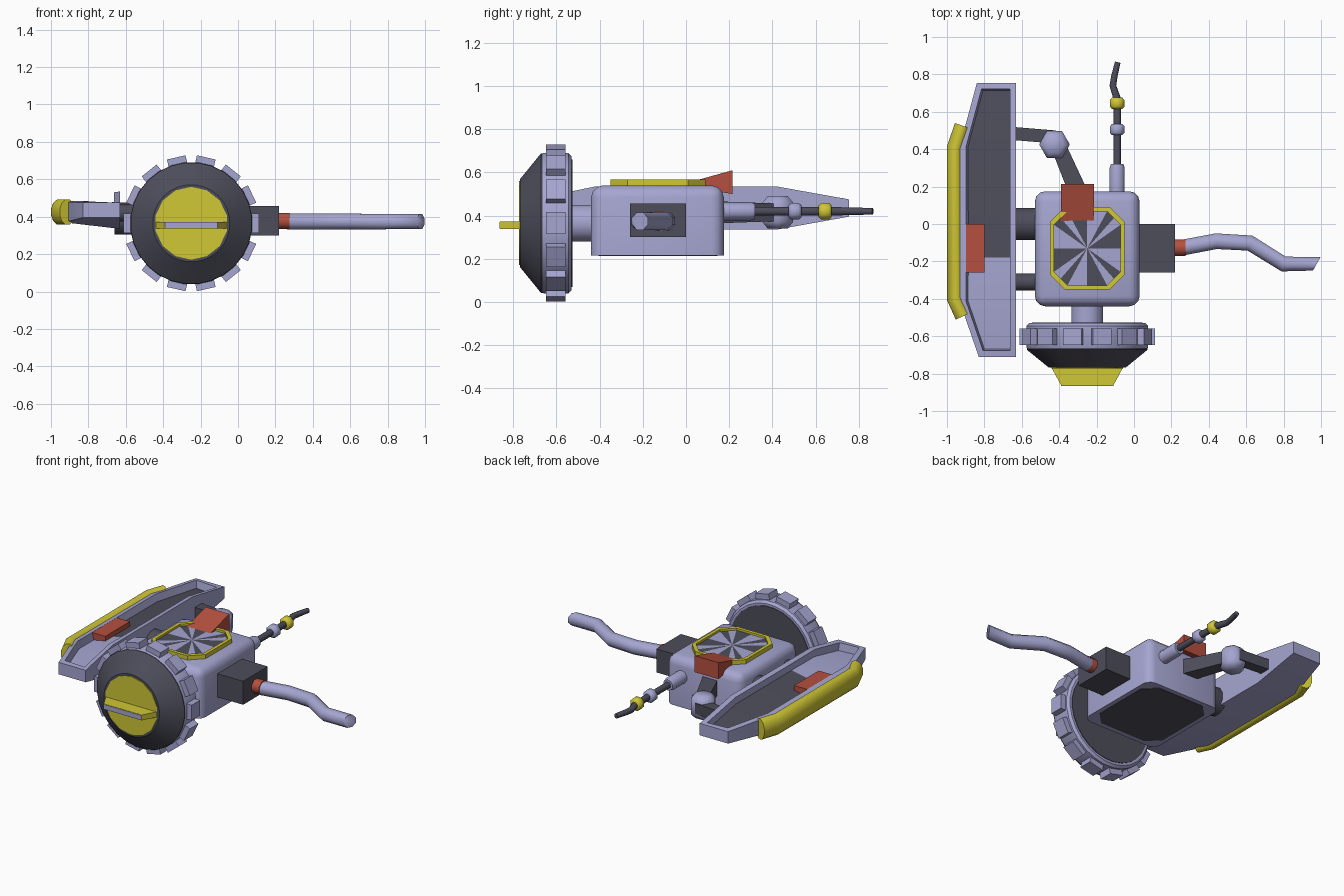
import bpy, bmesh, math
from mathutils import Vector, Matrix

if "Cube" in bpy.data.objects:
    bpy.data.objects.remove(bpy.data.objects["Cube"])


def material(name, rgb):
    m = bpy.data.materials.new(name)
    m.diffuse_color = (*rgb, 1)
    m.use_nodes = True
    m.node_tree.nodes["Principled BSDF"].inputs["Base Color"].default_value = m.diffuse_color
    return m


PALE = material("pale_lavender", (0.38, 0.38, 0.64))
DARK = material("dark_grey", (0.075, 0.075, 0.105))
YELLOW = material("yellow", (0.63, 0.57, 0.035))
RED = material("red", (0.46, 0.08, 0.05))


def finish(name, bm, mats, angle=35):
    me = bpy.data.meshes.new(name)
    bmesh.ops.recalc_face_normals(bm, faces=bm.faces)
    bm.to_mesh(me)
    bm.free()
    for m in mats:
        me.materials.append(m)
    me.shade_smooth()
    me.set_sharp_from_angle(angle=math.radians(angle))
    ob = bpy.data.objects.new(name, me)
    bpy.context.collection.objects.link(ob)
    return ob


def loft_bm(rings, caps=True, closed=False):
    bm = bmesh.new()
    vs = [[bm.verts.new(p) for p in r] for r in rings]
    n = len(rings[0])
    pairs = list(zip(vs, vs[1:])) + ([(vs[-1], vs[0])] if closed else [])
    for a, b in pairs:
        for i in range(n):
            j = (i + 1) % n
            bm.faces.new((a[i], a[j], b[j], b[i]))
    if caps and not closed:
        bm.faces.new(vs[0])
        bm.faces.new(vs[-1])
    return bm


def loft(name, rings, mat, angle=35, **kw):
    return finish(name, loft_bm(rings, **kw), [mat], angle)


def box_bm(x0, x1, y0, y1, z0, z1):
    return loft_bm([[(x0, y0, z), (x1, y0, z), (x1, y1, z), (x0, y1, z)] for z in (z0, z1)])


def box(name, dims, mat):
    return finish(name, box_bm(*dims), [mat], 20)


def tube(name, path, z, radii, mat, sides=12, zscale=1.0, end_dir=None, angle=60):
    """Horizontal tube or turned profile swept along (x, y) points."""
    pts = [Vector((x, y, z)) for x, y in path]
    if not isinstance(radii, (list, tuple)):
        radii = [radii] * len(pts)
    rings = []
    for i, p in enumerate(pts):
        a = (p - pts[i - 1]).normalized() if i else Vector()
        b = (pts[i + 1] - p).normalized() if i < len(pts) - 1 else Vector()
        t = (a + b).normalized()
        if end_dir and i == len(pts) - 1:
            t = Vector((*end_dir, 0)).normalized()
        side = Vector((-t.y, t.x, 0))
        ring = []
        for k in range(sides):
            w = 2 * math.pi * (k + 0.5) / sides
            r = radii[i] / math.cos(math.pi / sides)
            ring.append(p + side * r * math.cos(w) + Vector((0, 0, r * zscale * math.sin(w))))
        rings.append(ring)
    return loft(name, rings, mat, angle)


def octagon(hx, hy, c, z, cx=-0.25, cy=-0.13):
    p = [(hx, hy - c), (hx - c, hy), (c - hx, hy), (-hx, hy - c),
         (-hx, c - hy), (c - hx, -hy), (hx - c, -hy), (hx, c - hy)]
    return [(cx + x, cy + y, z) for x, y in p]


# Body with rounded sides and top, flat underside
bm = box_bm(-0.53, 0.03, -0.44, 0.175, 0.215, 0.54)
soft = [e for e in bm.edges if max(v.co.z for v in e.verts) > 0.5]
bmesh.ops.bevel(bm, geom=soft, offset=0.055, segments=3, profile=0.5, affect='EDGES')
finish("body", bm, [PALE], 60)
loft("underside_panel", [octagon(0.25, 0.275, 0.08, z) for z in (0.212, 0.225)], DARK)

# Top hatch: yellow rim and a fan of alternating wedges
loft("hatch_rim", [octagon(0.20, 0.22, 0.08, 0.53), octagon(0.20, 0.22, 0.08, 0.568),
                   octagon(0.178, 0.198, 0.072, 0.568), octagon(0.178, 0.198, 0.072, 0.53)],
     YELLOW, 20, closed=True)
bm = bmesh.new()
corners = [Vector(p) for p in octagon(0.18, 0.20, 0.073, 0.554)]
edge = []
for i, p in enumerate(corners):
    edge += [bm.verts.new(p), bm.verts.new((p + corners[(i + 1) % 8]) / 2)]
hub = bm.verts.new((-0.25, -0.13, 0.558))
for i in range(16):
    bm.faces.new((hub, edge[i], edge[(i + 1) % 16])).material_index = i % 2
finish("hatch_fan", bm, [PALE, DARK], 1)

# Red wedge at the rear of the hatch
loft("rear_wedge", [[(x, 0.0, 0.535), (x, 0.215, 0.50), (x, 0.215, 0.61), (x, 0.0, 0.55)]
                    for x in (-0.39, -0.215)], RED)

# Front wheel: axle, tread ring, dark cone, yellow cap and fin
WX, WZ = -0.25, 0.365
tube("wheel_axle", [(WX, -0.42), (WX, -0.54)], WZ, 0.085, PALE, 16)
tube("wheel_ring", [(WX, y) for y in (-0.53, -0.545, -0.66, -0.67)], WZ,
     [0.31, 0.325, 0.325, 0.32], PALE, 28, angle=35)
tube("wheel_back", [(WX, -0.54), (WX, -0.526)], WZ, 0.295, DARK, 28)
tube("wheel_cone", [(WX, -0.66), (WX, -0.672), (WX, -0.768)], WZ, [0.323, 0.323, 0.205],
     DARK, 28, angle=35)
tube("wheel_cap", [(WX, -0.76), (WX, -0.773)], WZ, 0.19, YELLOW, 14)
loft("cap_fin", [[(-0.44, -0.77, z), (-0.06, -0.77, z), (-0.11, -0.862, z), (-0.39, -0.862, z)]
                 for z in (0.337, 0.373)], YELLOW)
box("fin_edge", (-0.39, -0.11, -0.865, -0.86, 0.339, 0.371), PALE)
bm = bmesh.new()
for k in range(14):
    w = 2 * math.pi * (k + 0.5) / 14
    mat = (Matrix.Translation((WX, -0.603, WZ)) @ Matrix.Rotation(w, 4, 'Y')
           @ Matrix.Translation((0, 0, 0.336)) @ Matrix.Diagonal((0.102, 0.09, 0.05, 1)))
    bmesh.ops.create_cube(bm, size=1, matrix=mat)
finish("wheel_teeth", bm, [PALE])

# Right arm: socket block, red collar, bent limb
box("arm_socket", (-0.01, 0.22, -0.26, 0.0, 0.30, 0.457), DARK)
tube("arm_collar", [(0.21, -0.127), (0.275, -0.127)], 0.378, 0.043, RED, 8)
tube("arm_limb", [(0.265, -0.125), (0.44, -0.092), (0.62, -0.102), (0.80, -0.214), (0.977, -0.213)],
     0.374, [0.042, 0.042, 0.042, 0.041, 0.041], PALE, 8, end_dir=(0.87, -0.48))

# Rear antenna with two beads and a bent tip
AX, AZ = -0.09, 0.42
tube("antenna_base", [(AX, 0.16), (AX, 0.30), (AX, 0.32)], AZ, [0.04, 0.04, 0.034], PALE, 10)
tube("antenna_rod", [(AX, 0.31), (AX, 0.67), (-0.113, 0.74), (-0.105, 0.79), (-0.087, 0.865)],
     AZ, [0.02, 0.02, 0.018, 0.017, 0.015], DARK, 8)
for name, y, m in (("antenna_pale_bead", 0.505, PALE), ("antenna_yellow_bead", 0.645, YELLOW)):
    tube(name, [(AX, y + d) for d in (-0.03, -0.017, 0.017, 0.03)], AZ,
         [0.028, 0.039, 0.039, 0.028], m, 8)

# Left side pod: tapered shell with a recessed top panel
stations = [(-0.71, -0.83, 0.395, 0.475, 0.395, 0.475), (-0.42, -0.93, 0.335, 0.535, 0.37, 0.48),
            (-0.18, -0.93, 0.335, 0.535, 0.37, 0.48), (0.42, -0.93, 0.335, 0.535, 0.37, 0.48),
            (0.755, -0.84, 0.395, 0.475, 0.395, 0.475)]
bm = loft_bm([[(-0.63, y, a), (-0.63, y, b), (xo, y, d), (xo, y, c)]
              for y, xo, a, b, c, d in stations])
bmesh.ops.recalc_face_normals(bm, faces=bm.faces)
top = [f for f in bm.faces if f.normal.z > 0.7]
bmesh.ops.inset_region(bm, faces=top, thickness=0.033, use_even_offset=True)
bmesh.ops.inset_region(bm, faces=top, thickness=0.003, depth=-0.05, use_even_offset=True)
for f in top:
    f.material_index = 1 if f.calc_center_median().y > -0.18 else 0
finish("side_pod", bm, [PALE, DARK], 25)
box("pod_red_block", (-0.90, -0.80, -0.26, 0.0, 0.42, 0.485), RED)
tube("pod_bumper", [(-0.915, 0.525), (-0.955, 0.41), (-0.955, -0.40), (-0.912, -0.492)], 0.425,
     0.045, YELLOW, 12, zscale=1.5)

# Pod links and the jointed rear strut
tube("pod_link_large", [(-0.66, 0.0), (-0.50, 0.0)], 0.39, 0.085, DARK, 12)
tube("pod_link_small", [(-0.66, -0.31), (-0.50, -0.31)], 0.42, 0.045, DARK, 12)
tube("strut_outer", [(-0.66, 0.485), (-0.42, 0.465)], 0.42, 0.035, DARK, 4)
tube("strut_inner", [(-0.41, 0.43), (-0.29, 0.15)], 0.415, [0.04, 0.05], DARK, 4)
joint = []
for z, s in ((0.34, 0.65), (0.37, 1.0), (0.46, 1.0), (0.49, 0.65)):
    joint.append([(-0.425 + 0.082 * s * math.cos(k * math.tau / 6), 0.425 + 0.082 * s * math.sin(k * math.tau / 6), z)
                  for k in range(6)])
loft("strut_joint", joint, PALE, 65)
